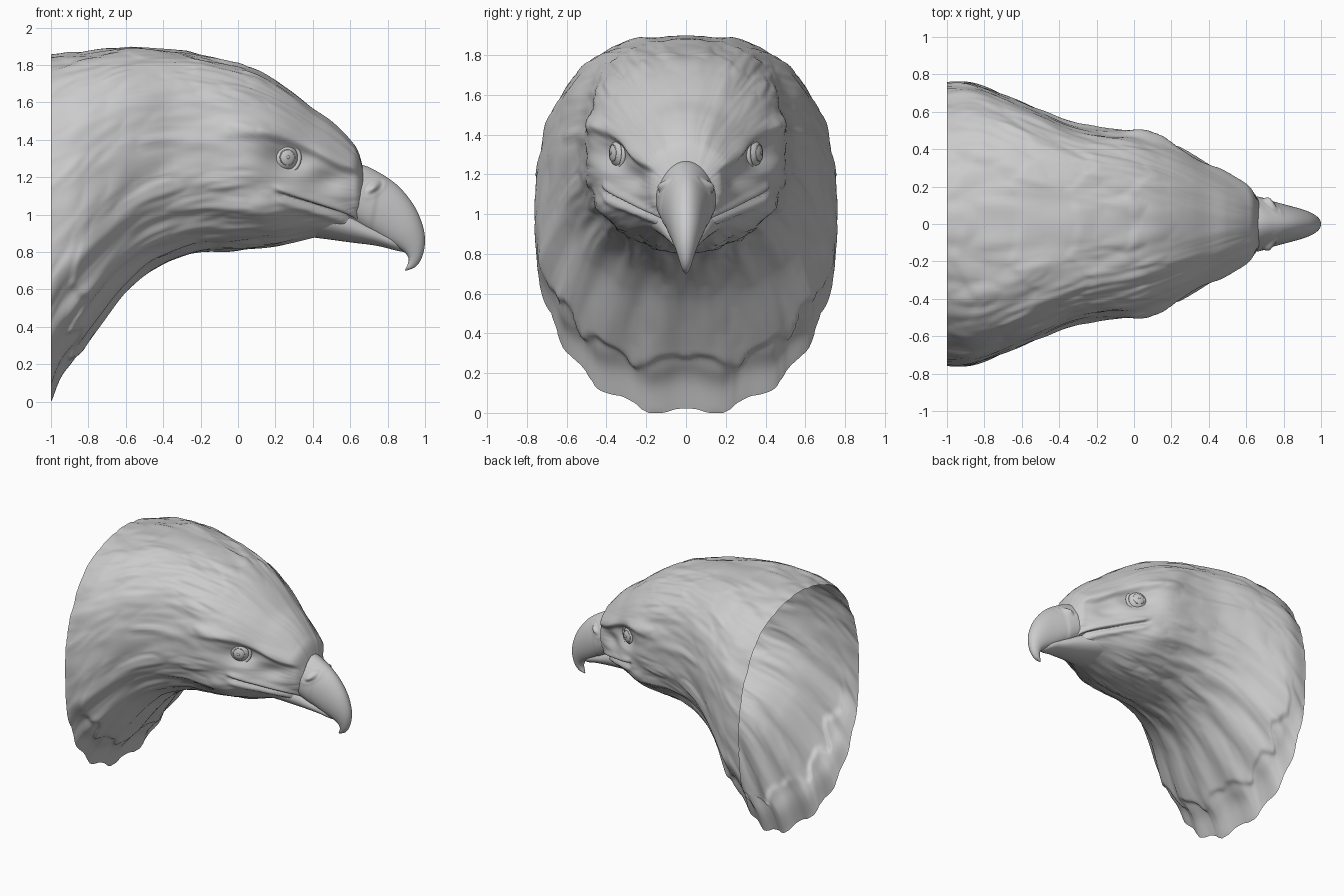
import bpy, bmesh, math
from mathutils import Vector, noise

if "Cube" in bpy.data.objects:
    bpy.data.objects.remove(bpy.data.objects["Cube"])


def curve(pts):
    """Smooth interpolating function through (x, value) points."""
    xs = [p[0] for p in pts]
    ys = [p[1] for p in pts]
    n = len(pts)
    sl = [(ys[i + 1] - ys[i]) / (xs[i + 1] - xs[i]) for i in range(n - 1)]
    m = [sl[0]] + [(sl[i - 1] + sl[i]) / 2 for i in range(1, n - 1)] + [sl[-1]]

    def f(x):
        x = min(max(x, xs[0]), xs[-1])
        i = 0
        while i < n - 2 and x > xs[i + 1]:
            i += 1
        h = xs[i + 1] - xs[i]
        t = (x - xs[i]) / h
        return ((1 + 2 * t) * (1 - t) ** 2 * ys[i] + t * (1 - t) ** 2 * h * m[i]
                + t * t * (3 - 2 * t) * ys[i + 1] + t * t * (t - 1) * h * m[i + 1])
    return f


def gauss(d, s):
    return math.exp(-(d / s) ** 2)


def step(a, b, x):
    t = min(max((x - a) / (b - a), 0), 1)
    return t * t * (3 - 2 * t)


def spow(v, p):
    return math.copysign(abs(v) ** p, v)


def loft(name, rows, cap_start=True, cap_end=True):
    """Skin closed rings of points into a smooth object."""
    bm = bmesh.new()
    rings = [[bm.verts.new(p) for p in r] for r in rows]
    for r0, r1 in zip(rings, rings[1:]):
        n = len(r0)
        for j in range(n):
            bm.faces.new((r0[j], r0[(j + 1) % n], r1[(j + 1) % n], r1[j]))
    if cap_start:
        bm.faces.new(rings[0])
    if cap_end:
        bm.faces.new(rings[-1])
    bmesh.ops.recalc_face_normals(bm, faces=bm.faces)
    me = bpy.data.meshes.new(name)
    bm.to_mesh(me)
    bm.free()
    for p in me.polygons:
        p.use_smooth = True
    ob = bpy.data.objects.new(name, me)
    bpy.context.collection.objects.link(ob)
    return ob


# Head profiles along x
top = curve([(-1, 1.855), (-.8, 1.875), (-.6, 1.895), (-.4, 1.885), (-.2, 1.855), (0, 1.80), (.2, 1.715),
             (.3, 1.65), (.4, 1.57), (.5, 1.50), (.6, 1.40), (.645, 1.33), (.67, 1.24)])
bottom = curve([(-1, 0), (-.95, .13), (-.88, .23), (-.8, .35), (-.7, .48), (-.6, .60), (-.5, .69), (-.4, .74),
                (-.2, .80), (0, .81), (.2, .83), (.4, .875), (.5, .89), (.67, .96)])
width = curve([(-1, .755), (-.87, .755), (-.7, .69), (-.5, .60), (-.35, .54), (-.2, .515), (0, .495),
               (.1, .47), (.2, .43), (.4, .325), (.5, .265), (.6, .20), (.64, .17), (.67, .12)])
middle = curve([(-1, .98), (-.6, 1.2), (0, 1.27), (.3, 1.21), (.67, 1.13)])
square = curve([(-1, 2.25), (-.6, 2.75), (-.2, 2.75), (.2, 2.4), (.5, 2.2), (.67, 2.2)])
brow = curve([(-.2, 1.42), (.1, 1.43), (.25, 1.41), (.4, 1.345), (.55, 1.265), (.66, 1.235)])
mouth = curve([(.18, 1.12), (.4, 1.05), (.6, .98), (.7, .92), (.8, .865), (.88, .825)])


def relief(x, a, z):
    """Outward offset: brow, eye socket, mouth, feathers."""
    d = z - brow(x)
    fade = step(-.15, .15, x) * (1 - step(.6, .68, x))
    r = .032 * fade * gauss(d, .07 if d > 0 else .022)
    r -= .068 * gauss(x - .27, .13) * gauss(z - 1.30, .09)
    r -= .045 * gauss(x - .47, .11) * gauss(z - 1.18, .07)
    m = z - mouth(x)
    mf = step(.17, .25, x)
    r += mf * (.016 * gauss(m - .03, .02) - .028 * gauss(m, .011) + .014 * gauss(m + .03, .022))
    r += .02 * gauss(x - .12, .13) * gauss(z - 1.02, .1)
    # crease running back from the eye
    r += .014 * gauss(z - 1.40 + .25 * (x + .35) ** 2, .03) * gauss(x + .35, .25)
    # long soft feathers, calmer toward the face
    calm = 1 - .75 * step(.05, .4, x)
    u = abs(a)
    r += calm * .02 * noise.noise(Vector((x * 2.8, u * 5 + x * .7, 3.1)))
    n = noise.noise(Vector((x * 5, u * 11 + x * 1.5, 8.4)))
    r += calm * .013 * (abs(n) - .2)
    # neck feather clumps, with a scalloped lower edge
    low = step(1.6, 2.3, u) * (1 - step(-.75, -.3, x))
    r += low * .016 * math.cos(17 * (math.pi - u) + 3 * x)
    edge = -.91 + .07 * abs(math.sin(8 * (math.pi - u) + .6)) + .06 * noise.noise(Vector((u * 5, 0, 2)))
    r += step(1.6, 2.3, u) * .03 * step(edge - .02, edge + .03, x) * (1 - step(-.85, -.6, x))
    # slightly raised feather tips over the crown
    tip = (x + .05 * math.sin(9 * u) + .15 * noise.noise(Vector((u * 7, 1, 5)))) % .31 / .31
    r += .006 * (1 - tip) * step(0, .2, tip) * (1 - step(.6, 1.2, u)) * (1 - step(.0, .3, x))
    return r


# Head and neck shell, open at the back
rows = []
NX, NA = 230, 240
for i in range(NX + 1):
    x = -1 + 1.67 * i / NX
    w, zc = width(x), middle(x)
    up, dn = top(x) - zc, zc - bottom(x)
    ring = []
    for j in range(NA):
        a = -math.pi + 2 * math.pi * (j + .5) / NA
        s, c = math.sin(a), math.cos(a)
        neck = 1 - step(-.9, -.2, x)
        e = 2 / (square(x) if c > 0 else (2.1 + .2 * neck))
        y, z = w * spow(s, e), zc + (up if c > 0 else dn) * spow(c, e)
        k = relief(x, a, z)
        n = Vector((y / w ** 2, (z - zc) / (up if c > 0 else dn) ** 2)).normalized()
        ring.append((x, y + n.x * k, max(z + n.y * k, 0)))
    rows.append(ring)
loft("head_and_neck", rows, cap_start=False)

# Hooked upper beak: ridge and lower edge in the side plane, half width
beak = [(.52, 1.25, .45, .98, .21), (.65, 1.268, .59, .955, .175), (.76, 1.222, .70, .90, .142),
        (.86, 1.15, .80, .848, .108), (.94, 1.05, .865, .815, .082), (.985, .95, .898, .79, .062),
        (1.0, .86, .912, .765, .046), (.985, .775, .91, .742, .032), (.95, .722, .898, .715, .018),
        (.90, .70, .893, .703, .004)]
parts = [curve([(t, row[k]) for t, row in enumerate(beak)]) for k in range(5)]
rows = []
for i in range(121):
    t = 9 * i / 120
    tx, tz, bx, bz, w = (f(t) for f in parts)
    flare = 1 - step(1, 5, t)
    w += .006 * (1 - step(1.9, 2.2, t))
    ring = []
    for j in range(96):
        a = 2 * math.pi * (j + .5) / 96
        c, s = math.cos(a), math.sin(a)
        h = (1 - c) / 2
        x, z = tx + (bx - tx) * h, tz + (bz - tz) * h
        y = w * spow(s, 1.0 - .3 * h) * (.9 + .12 * h - flare * (.22 - .22 * h))
        # slanted nostril with a faint rim
        u, v = (x - .725) * .8 + (z - 1.145) * .6, (z - 1.145) * .8 - (x - .725) * .6
        q = math.hypot(u / .05, v / .026)
        k = -.03 * gauss(q, .75) + .005 * gauss(q - 1.3, .4)
        ring.append((x, y + math.copysign(k, s) * min(1, abs(s) * 2), z))
    rows.append(ring)
loft("upper_beak", rows)

# Lower beak tucked up inside the upper beak
jaw_w = curve([(.3, .24), (.45, .19), (.6, .14), (.75, .09), (.86, .045), (.89, .01)])
jaw_b = curve([(.3, .89), (.45, .872), (.6, .852), (.75, .832), (.86, .805), (.89, .80)])
rows = []
for i in range(41):
    x = .3 + .59 * i / 40
    zt, zb, w = mouth(x) + .045, jaw_b(x), jaw_w(x)
    rows.append([(x, w * math.sin(a), (zt + zb) / 2 + (zt - zb) / 2 * math.cos(a))
                 for a in [2 * math.pi * j / 48 for j in range(48)]])
loft("lower_beak", rows)

# Eyes: ball, lid ring, iris ring and pupil, facing forward and outward
for side in (-1, 1):
    out = Vector((.42, side, .02)).normalized()
    centre = Vector((.235, side * .298, 1.305))
    rot = out.to_track_quat('Z', 'Y').to_euler()
    bpy.ops.mesh.primitive_uv_sphere_add(segments=40, ring_count=24, radius=.088, location=centre, rotation=rot)
    made = [(bpy.context.object, "eye")]
    for r, thick, off, name in ((.079, .012, .05, "eyelid"), (.042, .003, .076, "iris_ring")):
        bpy.ops.mesh.primitive_torus_add(major_segments=48, minor_segments=12, major_radius=r, minor_radius=thick,
                                         location=centre + out * off, rotation=rot)
        made.append((bpy.context.object, name))
    bpy.ops.mesh.primitive_uv_sphere_add(segments=20, ring_count=12, radius=.011, location=centre + out * .081)
    made.append((bpy.context.object, "pupil"))
    for ob, name in made:
        ob.name = name + ("_right" if side < 0 else "_left")
        for p in ob.data.polygons:
            p.use_smooth = True
